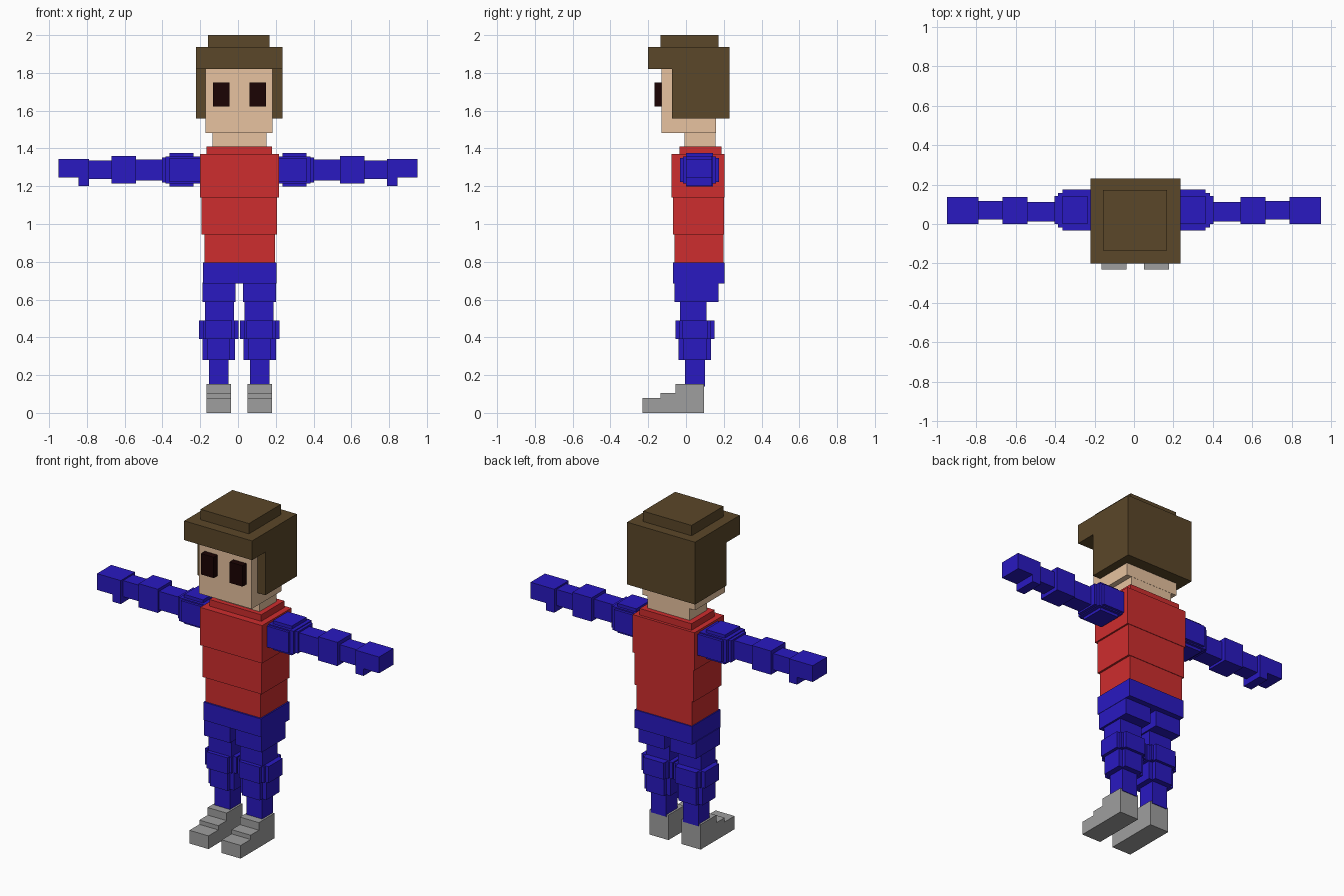
import bpy, bmesh


def material(name, rgb):
    m = bpy.data.materials.new(name)
    lin = [(c / 255 / 12.92) if c < 11 else ((c / 255 + 0.055) / 1.055) ** 2.4 for c in rgb]
    m.diffuse_color = (*lin, 1)
    return m


BROWN = material("hair brown", (91, 71, 41))
SKIN = material("skin", (232, 195, 160))
DARK = material("eye dark", (27, 3, 3))
RED = material("shirt red", (206, 45, 46))
BLUE = material("trouser blue", (41, 25, 193))
GREY = material("shoe grey", (159, 159, 159))


def finish(name, bm, mat):
    bmesh.ops.recalc_face_normals(bm, faces=bm.faces)
    me = bpy.data.meshes.new(name)
    bm.to_mesh(me)
    bm.free()
    me.materials.append(mat)
    ob = bpy.data.objects.new(name, me)
    bpy.context.collection.objects.link(ob)
    return ob


def boxes(name, mat, *ranges):
    """One object made of boxes given as (x0, x1, y0, y1, z0, z1)."""
    bm = bmesh.new()
    for x0, x1, y0, y1, z0, z1 in ranges:
        for v in bmesh.ops.create_cube(bm, size=1)["verts"]:
            v.co = ((x0 + x1) / 2 + v.co.x * (x1 - x0),
                    (y0 + y1) / 2 + v.co.y * (y1 - y0),
                    (z0 + z1) / 2 + v.co.z * (z1 - z0))
    return finish(name, bm, mat)


def side_profile(name, mat, x0, x1, points):
    """Extrude a (y, z) outline along x."""
    bm = bmesh.new()
    face = bm.faces.new([bm.verts.new((x0, y, z)) for y, z in points])
    ext = bmesh.ops.extrude_face_region(bm, geom=[face])["geom"]
    bmesh.ops.translate(bm, vec=(x1 - x0, 0, 0),
                        verts=[g for g in ext if isinstance(g, bmesh.types.BMVert)])
    return finish(name, bm, mat)


# Hair: fringe and back in one profile, with a flat crown
side_profile("hair", BROWN, -0.222, 0.235,
             [(-0.2, 1.82), (-0.2, 1.937), (0.23, 1.937), (0.23, 1.558), (-0.073, 1.558), (-0.073, 1.82)])
boxes("hair_crown", BROWN, (-0.158, 0.168, -0.135, 0.172, 1.93, 2.0))

# Head, neck and eyes
boxes("head", SKIN, (-0.172, 0.183, -0.13, 0.158, 1.482, 1.88))
boxes("neck", SKIN, (-0.135, 0.15, -0.007, 0.157, 1.39, 1.5))
boxes("left_eye", DARK, (-0.132, -0.046, -0.168, -0.12, 1.623, 1.75))
boxes("right_eye", DARK, (0.06, 0.148, -0.168, -0.12, 1.623, 1.75))

# Shirt
boxes("collar", RED, (-0.168, 0.181, -0.035, 0.187, 1.35, 1.41))
boxes("chest", RED, (-0.2, 0.217, -0.078, 0.204, 1.14, 1.37))
boxes("waist", RED, (-0.192, 0.207, -0.068, 0.201, 0.945, 1.14))
boxes("belly", RED, (-0.178, 0.195, -0.06, 0.198, 0.795, 0.945))

# Hips
boxes("hips", BLUE, (-0.184, 0.203, -0.07, 0.205, 0.685, 0.795))

for side, cx in (("left", -0.102), ("right", 0.115)):
    s = -1 if side == "left" else 1

    # Leg segments: (name, outer x, inner x, y range, z range)
    for part, out, inn, y0, y1, z0, z1 in (
            ("upper_thigh", 0.086, 0.089, -0.06, 0.172, 0.587, 0.69),
            ("lower_thigh", 0.074, 0.08, -0.033, 0.108, 0.485, 0.595),
            ("shin", 0.052, 0.052, -0.006, 0.1, 0.14, 0.285)):
        a, b = sorted((cx + s * out, cx - s * inn))
        boxes(f"{side}_{part}", BLUE, (a, b, y0, y1, z0, z1))

    # Knee and calf have notched corners: crossing boxes
    boxes(f"{side}_knee", BLUE,
          (cx - 0.105, cx + 0.105, -0.02, 0.115, 0.39, 0.49),
          (cx - 0.084, cx + 0.084, -0.036, 0.13, 0.392, 0.488),
          (cx - 0.07, cx + 0.07, -0.056, 0.15, 0.39, 0.49))
    boxes(f"{side}_calf", BLUE,
          (cx - 0.086, cx + 0.086, -0.015, 0.11, 0.28, 0.395),
          (cx - 0.06, cx + 0.06, -0.04, 0.133, 0.28, 0.395))

    # Stepped shoe
    side_profile(f"{side}_shoe", GREY, cx - 0.064, cx + 0.064,
                 [(-0.23, 0), (-0.23, 0.08), (-0.135, 0.08), (-0.135, 0.106),
                  (-0.055, 0.106), (-0.055, 0.152), (0.096, 0.152), (0.096, 0)])

    # Arm segments measured outward from the centre
    arm = {
        "shoulder": [(0.19, 0.385, -0.017, 0.158, 1.215, 1.357),
                     (0.19, 0.362, -0.032, 0.174, 1.222, 1.35),
                     (0.235, 0.362, 0.0, 0.143, 1.198, 1.376),
                     (0.3, 0.403, 0.0, 0.143, 1.22, 1.352)],
        "upper_arm": [(0.39, 0.55, 0.012, 0.112, 1.23, 1.342)],
        "elbow": [(0.54, 0.669, 0.0, 0.138, 1.215, 1.359)],
        "forearm": [(0.66, 0.8, 0.024, 0.117, 1.238, 1.336)],
        "hand": [(0.79, 0.95, 0.0, 0.138, 1.246, 1.345),
                 (0.79, 0.845, 0.0, 0.138, 1.202, 1.26)],
    }
    for part, ranges in arm.items():
        boxes(f"{side}_{part}", BLUE,
              *[(*sorted((s * r[0], s * r[1])), *r[2:]) for r in ranges])
